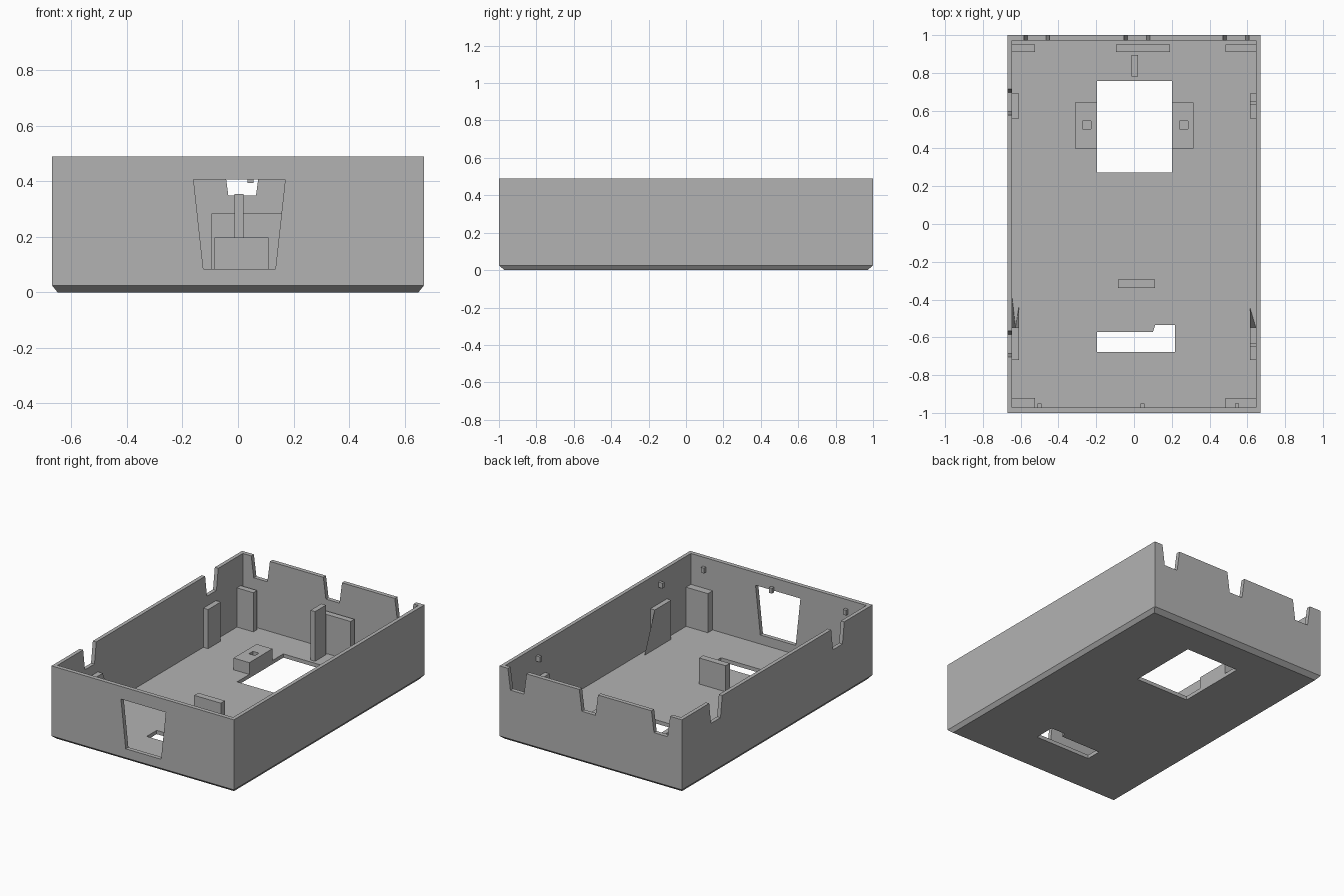
import bpy, bmesh

if "Cube" in bpy.data.objects:
    bpy.data.objects.remove(bpy.data.objects["Cube"])

grey = bpy.data.materials.new("plain_grey")
grey.diffuse_color = (0.45, 0.45, 0.45, 1)
grey.use_nodes = True
grey.node_tree.nodes["Principled BSDF"].inputs["Base Color"].default_value = grey.diffuse_color


def make(name, verts, hull=True, faces=()):
    """Mesh object from points: convex hull or given faces."""
    bm = bmesh.new()
    vs = [bm.verts.new(v) for v in verts]
    if hull:
        bmesh.ops.convex_hull(bm, input=vs)
        bmesh.ops.dissolve_limit(bm, angle_limit=0.001, verts=bm.verts, edges=bm.edges)
    for f in faces:
        bm.faces.new([vs[i] for i in f])
    bmesh.ops.recalc_face_normals(bm, faces=bm.faces)
    me = bpy.data.meshes.new(name)
    bm.to_mesh(me)
    bm.free()
    me.materials.append(grey)
    ob = bpy.data.objects.new(name, me)
    bpy.context.collection.objects.link(ob)
    return ob


def prism(name, pts, lo, hi, axis):
    """Extrude a 2D profile along x, y or z."""
    put = {'x': lambda a, b, t: (t, a, b),
           'y': lambda a, b, t: (a, t, b),
           'z': lambda a, b, t: (a, b, t)}[axis]
    n = len(pts)
    verts = [put(a, b, lo) for a, b in pts] + [put(a, b, hi) for a, b in pts]
    faces = [tuple(range(n)), tuple(range(n, 2 * n))]
    faces += [(i, (i + 1) % n, n + (i + 1) % n, n + i) for i in range(n)]
    return make(name, verts, False, faces)


def box(name, x0, x1, y0, y1, z0, z1):
    return prism(name, [(x0, y0), (x1, y0), (x1, y1), (x0, y1)], z0, z1, 'z')


def cut(ob, cutter):
    """Subtract the cutter, bake the result and delete the cutter."""
    m = ob.modifiers.new("cut", 'BOOLEAN')
    m.operation, m.solver, m.object = 'DIFFERENCE', 'EXACT', cutter
    dg = bpy.context.evaluated_depsgraph_get()
    dg.update()
    me = bpy.data.meshes.new_from_object(ob.evaluated_get(dg))
    ob.modifiers.clear()
    ob.data = me
    bpy.data.objects.remove(cutter)


X, Y, H = 0.67, 1.0, 0.49        # outer half sizes and height
IX, IY, F = 0.645, 0.972, 0.025  # inner half sizes and floor top

# tray with chamfered bottom edge
tray = make("tray", [(sx * (X - i), sy * (Y - 1.5 * i), z)
                     for sx in (-1, 1) for sy in (-1, 1)
                     for i, z in ((0.02, 0), (0, 0.025), (0, H))])
cut(tray, box("cavity", -IX, IX, -IY, IY, F, 1))

# front window, floor window and stepped floor slot
cut(tray, prism("front_window", [(-0.125, 0.085), (0.135, 0.085), (0.17, 0.406), (-0.16, 0.406)],
                -1.1, -0.9, 'y'))
cut(tray, box("floor_window", -0.197, 0.2, 0.272, 0.757, -0.1, 0.1))
cut(tray, prism("floor_slot", [(-0.197, -0.677), (0.217, -0.677), (0.217, -0.535),
                               (0.112, -0.535), (0.1, -0.572), (-0.197, -0.572)], -0.1, 0.1, 'z'))


# tapered notches in the back and left rims
def notch(c):
    return [(c - 0.05, 0.35), (c + 0.05, 0.35), (c + 0.07, 0.5), (c - 0.07, 0.5)]


for c in (-0.515, 0.015, 0.54):
    cut(tray, prism("back_notch", notch(c), 0.9, 1.1, 'y'))
for c in (-0.635, 0.645):
    cut(tray, prism("left_notch", notch(c), -0.8, -0.6, 'x'))

# pegs under the front and right rims
for c in (-0.5, 0.045, 0.545):
    box("front_peg", c - 0.011, c + 0.011, -IY, -0.95, 0.395, 0.43)
for c in (-0.642, 0.642):
    box("right_peg", 0.615, IX, c - 0.01, c + 0.01, 0.395, 0.43)

# support blocks along the walls
T = 0.285
box("back_left_support", -IX, -0.525, 0.91, 0.95, F, T)
box("back_middle_support", -0.095, 0.19, 0.91, 0.95, F, T)
box("back_right_support", 0.485, IX, 0.91, 0.95, F, T)
box("front_left_support", -IX, -0.525, -IY, -0.922, F, T)
box("front_right_support", 0.485, IX, -IY, -0.922, F, T)
for y0, y1 in ((0.558, 0.69), (-0.72, -0.548)):
    box("left_support", -IX, -0.61, y0, y1, F, T)
    box("right_support", 0.613, IX, y0, y1, F, T)

# sloping wedges on the side supports
W = -0.548
for name, tip, x0, x1 in (("right_wedge", (0.613, -0.44, F), 0.613, IX),
                          ("left_outer_wedge", (-IX, -0.39, F), -IX, -0.627),
                          ("left_inner_wedge", (-0.61, -0.44, F), -0.61, -0.627)):
    make(name, [tip, (x0, W, F), (x0, W, T), (x1, W, F)])

# free-standing post and slab
box("post", -0.013, 0.02, 0.78, 0.895, F, 0.355)
box("slab", -0.085, 0.11, -0.338, -0.295, F, 0.198)

# screw blocks beside the floor window
for x0, x1, hx in ((-0.313, -0.197, -0.25), (0.2, 0.316, 0.264)):
    b = box("screw_block", x0, x1, 0.4, 0.642, F, 0.103)
    cut(b, box("screw_hole", hx - 0.022, hx + 0.022, 0.503, 0.545, 0.04, 0.2))
